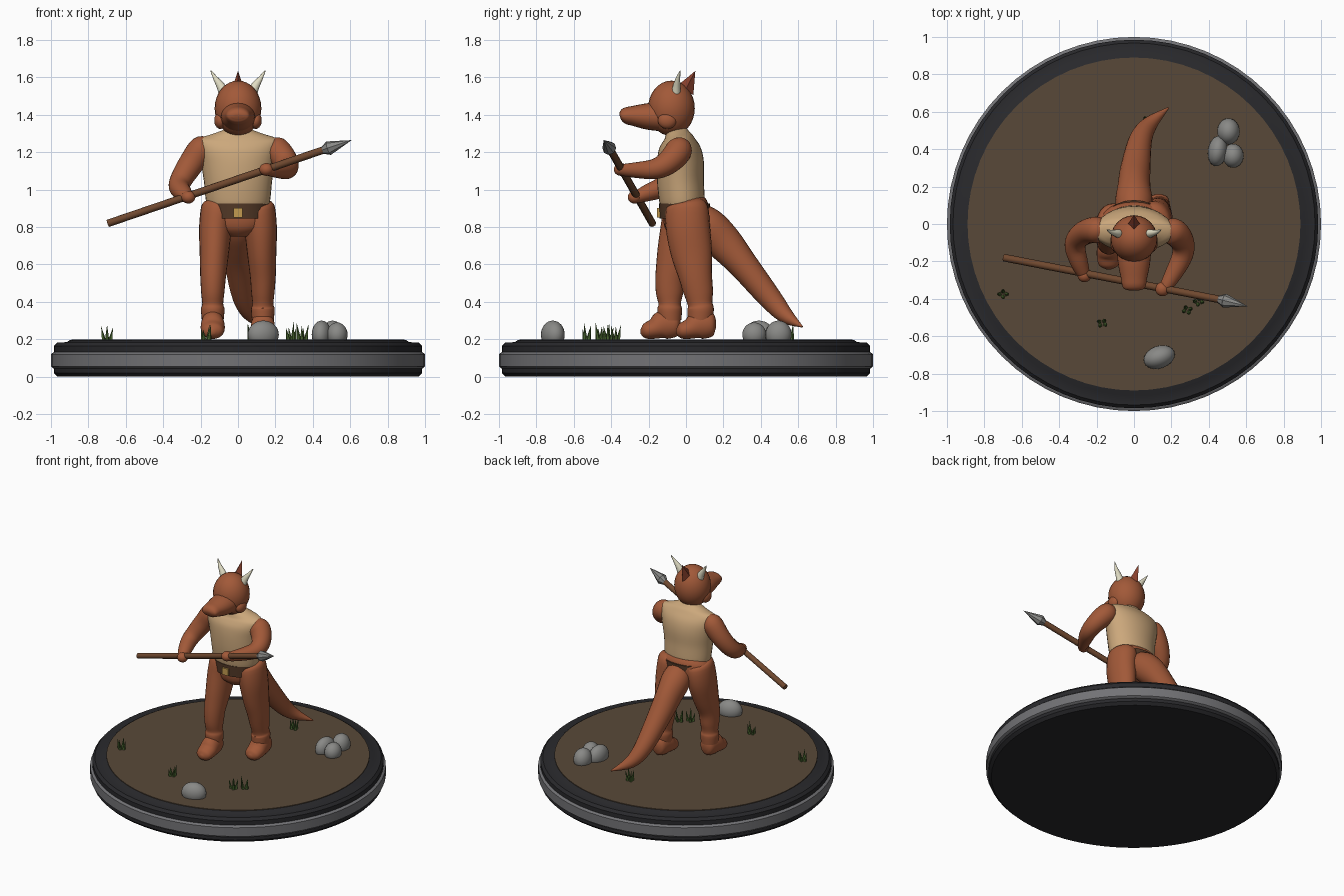
import bpy, bmesh, math, random
from mathutils import Vector, Matrix

random.seed(3)


def mat(name, r, g, b):
    m = bpy.data.materials.new(name)
    m.diffuse_color = (r, g, b, 1)
    return m


SKIN = mat("skin", .36, .10, .04)
DARK_SKIN = mat("dark_skin", .24, .05, .025)
CLOTH = mat("cloth", .60, .39, .20)
WOOD = mat("wood", .16, .065, .028)
LEATHER = mat("leather", .085, .04, .02)
BRASS = mat("brass", .55, .33, .08)
HORN = mat("horn", .75, .72, .55)
BLACK = mat("black", .022, .022, .025)
METAL = mat("metal", .17, .17, .18)
SOIL = mat("soil", .098, .066, .04)
STONE = mat("stone", .25, .25, .24)
GRASS = mat("grass", .07, .14, .03)


def finish(name, bm, material, angle=40):
    bmesh.ops.recalc_face_normals(bm, faces=bm.faces)
    me = bpy.data.meshes.new(name)
    for f in bm.faces:
        f.smooth = True
    bm.to_mesh(me)
    bm.free()
    me.set_sharp_from_angle(angle=math.radians(angle))
    me.materials.append(material)
    ob = bpy.data.objects.new(name, me)
    bpy.context.collection.objects.link(ob)
    return ob


def spline(pts, steps):
    """Catmull-Rom resampling of (x, y, z, ra, rb) rows."""
    out = []
    for i in range(len(pts) - 1):
        a, b, c, d = (pts[max(0, min(len(pts) - 1, i + k))] for k in (-1, 0, 1, 2))
        for s in range(steps):
            t = s / steps
            out.append([.5 * (2*q + (r - p)*t + (2*p - 5*q + 4*r - u)*t*t
                              + (3*q - p - 3*r + u)*t**3) for p, q, r, u in zip(a, b, c, d)])
    return out + [list(pts[-1])]


def tube(name, pts, material, n=24, steps=4):
    """Loft elliptical rings along a path; ra runs roughly along x."""
    rows = spline(pts, steps) if steps > 1 else pts
    bm, rings = bmesh.new(), []
    for i, row in enumerate(rows):
        t = (Vector(rows[min(i + 1, len(rows) - 1)][:3]) - Vector(rows[max(i - 1, 0)][:3])).normalized()
        u = Vector((1, 0, 0))
        u = (u - t * u.dot(t)).normalized()
        v = t.cross(u)
        ra, rb = max(row[3], .002), max(row[4], .002)
        rings.append([bm.verts.new(Vector(row[:3]) + u * ra * math.cos(k * math.tau / n)
                                   + v * rb * math.sin(k * math.tau / n)) for k in range(n)])
    for a, b in zip(rings, rings[1:]):
        for k in range(n):
            bm.faces.new((a[k], a[(k + 1) % n], b[(k + 1) % n], b[k]))
    bm.faces.new(rings[0])
    bm.faces.new(rings[-1])
    return finish(name, bm, material)


def disc(name, profile, material):
    return tube(name, [(0, 0, z, r, r) for r, z in profile], material, 64, 1)


def ball(name, loc, size, material, rot=0):
    bm = bmesh.new()
    m = Matrix.Translation(loc) @ Matrix.Rotation(rot, 4, 'Z') @ Matrix.Diagonal((*size, 1))
    bmesh.ops.create_uvsphere(bm, u_segments=24, v_segments=16, radius=1, matrix=m)
    return finish(name, bm, material)


def cone(name, a, b, r1, r2, material, n=16):
    a, b = Vector(a), Vector(b)
    d = b - a
    bm = bmesh.new()
    m = Matrix.Translation((a + b) / 2) @ d.to_track_quat('Z', 'Y').to_matrix().to_4x4()
    bmesh.ops.create_cone(bm, cap_ends=True, segments=n, radius1=r1, radius2=r2, depth=d.length, matrix=m)
    return finish(name, bm, material)


# round display base
disc("base_foot", [(.965, 0), (.985, .02), (.985, .05)], BLACK)
disc("base_band", [(.985, .043), (1, .055), (1, .12), (.985, .132)], METAL)
disc("base_rim", [(.985, .125), (.985, .163), (.968, .182), (.915, .185), (.9, .195)], BLACK)
disc("base_soil", [(.89, .17), (.89, .2)], SOIL)

# legs and feet: one forward, one back
legs = {
    "left": [(-.1, 0, .94, .05, .06), (-.103, -.005, .91, .09, .11), (-.12, -.015, .8, .088, .12),
             (-.127, -.05, .66, .078, .105), (-.133, -.082, .54, .069, .082), (-.135, -.088, .45, .062, .073),
             (-.135, -.087, .39, .056, .06), (-.135, -.087, .36, .063, .066), (-.135, -.085, .3, .058, .06)],
    "right": [(.1, 0, .94, .05, .06), (.103, .005, .91, .09, .11), (.12, .01, .8, .088, .118),
              (.127, .03, .66, .078, .11), (.133, .05, .54, .069, .09), (.133, .067, .45, .062, .078),
              (.133, .075, .39, .056, .066), (.133, .078, .36, .063, .071), (.133, .075, .3, .058, .065)]}
foot = [(.16, .28, .015, .02), (.14, .28, .05, .065), (.07, .278, .062, .077),
        (.02, .256, .064, .055), (-.03, .243, .052, .04), (-.053, .24, .012, .012)]
for side, x, dy in (("left", -.135, -.19), ("right", .133, 0)):
    tube(side + "_leg", legs[side], SKIN)
    tube(side + "_foot", [(x, y + dy, z, a, b) for y, z, a, b in foot], SKIN)

# hips, belt and shirt
tube("hips", [(0, 0, .75, .06, .07), (0, 0, .79, .15, .11), (0, 0, .86, .198, .122),
              (0, .01, .92, .185, .112), (0, .01, .955, .15, .09)], SKIN)
tube("belt", [(0, -.008, .845, .165, .133), (0, -.008, .925, .172, .136)], LEATHER, 32, 1)
bm = bmesh.new()
bmesh.ops.create_cube(bm, size=1, matrix=Matrix.Translation((0, -.14, .877)) @ Matrix.Diagonal((.05, .03, .05, 1)))
finish("belt_buckle", bm, BRASS)
tube("shirt", [(0, -.02, .915, .165, .116), (0, -.022, .95, .173, .122), (0, -.03, 1.05, .183, .125),
               (0, -.03, 1.15, .2, .125), (0, -.035, 1.22, .217, .112), (0, -.04, 1.268, .215, .085),
               (0, -.045, 1.295, .14, .067), (0, -.05, 1.325, .06, .052)], CLOTH, 32)

# tail sweeping down to the ground
tube("tail", [(0, .03, .88, .07, .07), (0, .11, .81, .1, .1), (0, .2, .72, .088, .098),
              (.008, .3, .605, .08, .08), (.035, .45, .42, .062, .062),
              (.085, .535, .325, .042, .042), (.185, .622, .267, .004, .004)], SKIN)

# arms and hands
tube("left_arm", [(-.15, -.03, 1.25, .03, .03), (-.19, -.03, 1.225, .068, .068), (-.25, -.04, 1.14, .068, .066),
                  (-.3, -.075, 1.06, .06, .06), (-.315, -.125, 1.015, .055, .055), (-.295, -.2, .985, .048, .046),
                  (-.27, -.265, .96, .034, .032), (-.265, -.285, .955, .02, .02)], SKIN)
tube("right_arm", [(.15, -.03, 1.25, .03, .03), (.195, -.035, 1.22, .07, .068), (.235, -.06, 1.18, .07, .07),
                   (.262, -.11, 1.135, .062, .062), (.258, -.17, 1.11, .056, .054), (.22, -.25, 1.105, .048, .044),
                   (.17, -.335, 1.105, .034, .032), (.155, -.355, 1.105, .02, .02)], SKIN)
ball("left_hand", (-.265, -.275, .96), (.037, .036, .034), SKIN)
ball("right_hand", (.152, -.348, 1.108), (.038, .038, .034), SKIN)

# spear held across the body
cone("spear_shaft", (-.695, -.18, .82), (.465, -.405, 1.215), .02, .02, WOOD, 12)
cone("spear_socket", (.452, -.402, 1.21), (.485, -.41, 1.222), .02, .038, STONE, 8)
cone("spear_head", (.485, -.41, 1.222), (.608, -.44, 1.265), .038, 0, STONE, 8)

# neck, head and snout
tube("neck", [(0, -.035, 1.26, .055, .05), (0, -.055, 1.33, .06, .055), (0, -.07, 1.4, .07, .06)], SKIN)
ball("head", (0, -.078, 1.435), (.125, .125, .148), SKIN)
tube("snout", [(0, -.13, 1.39, .092, .078), (0, -.21, 1.392, .086, .07), (0, -.29, 1.395, .07, .052),
               (0, -.325, 1.395, .064, .044), (0, -.345, 1.392, .055, .03), (0, -.353, 1.39, .03, .012)], SKIN)
for side, s in (("left", -1), ("right", 1)):
    ball(side + "_cheek", (s * .095, -.1, 1.37), (.032, .05, .045), SKIN)
    tube(side + "_horn", [(s * .07, -.055, 1.505, .03, .028), (s * .09, -.05, 1.55, .024, .021),
                          (s * .12, -.043, 1.595, .013, .012), (s * .146, -.03, 1.637, .002, .002)], HORN, 12)
cone("head_crest", (0, -.005, 1.53), (0, .05, 1.635), .05, 0, DARK_SKIN, 4).scale = (.7, 1, 1)

# rocks
for i, (x, y, sx, sy, h, r) in enumerate([(.135, -.712, .086, .06, .1, .35), (.505, .495, .06, .07, .1, 0),
                                          (.447, .39, .052, .082, .1, -.15), (.53, .365, .056, .064, .09, 0)]):
    ball(f"rock_{i + 1}", (x, y, .225), (sx, sy, h - .025), STONE, r)

# grass tufts
for i, (x, y) in enumerate([(-.7, -.375), (-.17, -.53), (.285, -.46), (.345, -.415), (.075, .555)]):
    for k in range(4):
        a = k * 1.57 + i
        p = Vector((x + .018 * math.cos(a), y + .013 * math.sin(a), .195))
        tip = p + Vector((.014 * math.cos(a), .014 * math.sin(a), random.uniform(.06, .1)))
        cone(f"grass_{i + 1}_{k + 1}", p, tip, .012, 0, GRASS, 5)
